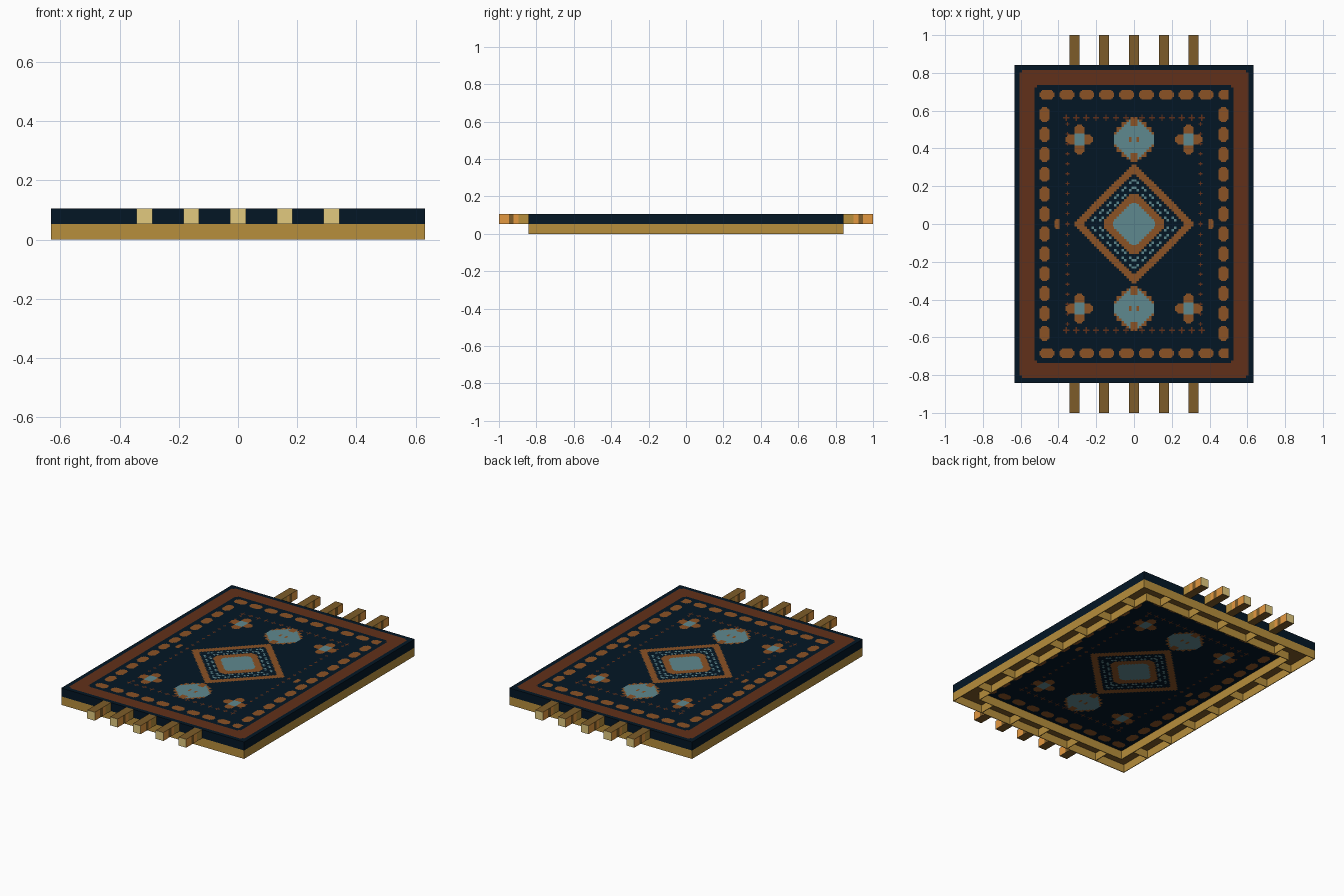
import bpy, bmesh

if "Cube" in bpy.data.objects:
    bpy.data.objects.remove(bpy.data.objects["Cube"])

U = 2 / 38          # one block
T = U / 4           # one weave stitch, drawn in half-stitch cells


def material(name, rgb):
    lin = [((c / 255 + 0.055) / 1.055) ** 2.4 for c in rgb] + [1]
    m = bpy.data.materials.new(name)
    m.use_nodes = True
    m.diffuse_color = lin
    m.node_tree.nodes["Principled BSDF"].inputs["Base Color"].default_value = lin
    return m


navy = material("navy wool", (1, 22, 37))
rust = material("rust wool", (97, 48, 25))
orange = material("orange wool", (139, 82, 37))
blue = material("pale blue wool", (95, 137, 143))
gold = material("gold wood", (183, 142, 60))
tan = material("tan thread end", (226, 202, 127))
brown = material("brown thread", (125, 92, 41))
amber = material("amber thread", (228, 153, 64))
NAVY, RUST, ORANGE, BLUE = range(4)


def dash(along, across):
    """Rounded dash, six stitches of every eight, four stitches thick."""
    p = along % 8
    return p < 6 and abs(p - 3) + across < 3.9


def plus(x, y, reach):
    """Tiny thin cross."""
    return min(abs(x), abs(y)) < 0.1 and max(abs(x), abs(y)) < reach


def stitch(x, y):
    """Colour of the weave at cell centre x, y, measured in stitches."""
    a, b = abs(x), abs(y)
    # rust border with clipped corners
    if a < 46 and b < 62 and (a > 40 or b > 56 or (a > 39 and b > 55)):
        return NAVY if a > 45 and b > 61 else RUST
    # ring of dashes
    if a < 38 and 50 < b < 54:
        return ORANGE if dash(x + 38, abs(b - 52)) else NAVY
    if 34 < a < 38 and b < 48:
        return ORANGE if dash(y + 47, abs(a - 36)) else NAVY
    # dotted rectangle
    if b > 41 and a < 29 and plus((a + 2) % 4 - 1.25, b - 42.75, 1.1):
        return RUST
    if b < 42 and plus(a - 26.75, (b + 1) % 4 - 1.25, 0.6):
        return RUST
    # stepped central medallion
    step = int(a) + int(b)
    if 20 <= step <= 23 or (9 <= step <= 12 and max(a, b) < 12):
        return ORANGE
    if step < 9:
        return BLUE if max(a, b) < 8.5 else ORANGE
    if step in (14, 17) and int(a) % 3 < 2:
        return BLUE
    if 30 < a < 32 and b < 2 and a - 31 + b < 2.5:
        return ORANGE
    # large blossoms with serrated edges
    v = abs(b - 34)
    if a < 1.5 and 5.5 < v < 9:
        return ORANGE
    petal = int(a) + int(v)
    if max(a, v) < 8:
        if petal < 9:
            return ORANGE if 1 < a < 2 and v < 1 else BLUE
        if petal == 9 or (petal == 10 and int(a) % 2 == 0):
            return ORANGE
    # small four-petalled flowers
    h = abs(a - 22)
    if h < 2 and v < 2.5:
        return BLUE
    if (h < 2 and v < 6 and h + v < 7) or (v < 2 and h < 5.5 and h + v < 6.5):
        return ORANGE
    return NAVY


def finish(name, bm, mats):
    mesh = bpy.data.meshes.new(name)
    bm.to_mesh(mesh)
    bm.free()
    for m in mats:
        mesh.materials.append(m)
    obj = bpy.data.objects.new(name, mesh)
    bpy.context.collection.objects.link(obj)
    return obj


def box(bm, x0, x1, y0, y1, z0, z1):
    """Box given in blocks."""
    v = [bm.verts.new((x * U, y * U, z * U)) for z in (z0, z1) for y in (y0, y1) for x in (x0, x1)]
    for q in ((0, 2, 3, 1), (4, 5, 7, 6), (0, 1, 5, 4), (2, 6, 7, 3), (0, 4, 6, 2), (1, 3, 7, 5)):
        bm.faces.new([v[i] for i in q])


# Woven slab: plain edges, patterned top and underside made of cell runs
bm = bmesh.new()
box(bm, -12, 12, -16, 16, 1, 2)
bm.normal_update()
bmesh.ops.delete(bm, geom=[f for f in bm.faces if abs(f.normal.z) > 0.5], context="FACES_ONLY")


def run(x0, x1, y, colour):
    for z, flip in ((2 * U, False), (U, True)):
        pts = [(x0, y), (x1, y), (x1, y + 1), (x0, y + 1)]
        if flip:
            pts.reverse()
        f = bm.faces.new([bm.verts.new((px * T / 2, py * T / 2, z)) for px, py in pts])
        f.material_index = colour


for y in range(-128, 128):
    row = [stitch((x + 0.5) / 2, (y + 0.5) / 2) for x in range(-96, 96)]
    start = 0
    for i in range(1, 193):
        if i == 192 or row[i] != row[start]:
            run(start - 96, i - 96, y, row[start])
            start = i
finish("woven_rug", bm, (navy, rust, orange, blue))

# Open-bottomed base: thin outer and inner walls joined by thin dividers
bm = bmesh.new()
THIN = 0.08
for inset in (0, 2):
    w, l = 12 - inset, 16 - inset
    for s in (-1, 1):
        box(bm, *sorted((s * w, s * (w - THIN))), -l, l, 0, 1)
        box(bm, THIN - w, w - THIN, *sorted((s * l, s * (l - THIN))), 0, 1)
for s in (-1, 1):
    for y in range(-12, 13, 4):
        box(bm, *sorted((s * (12 - THIN), s * 10)), y - THIN / 2, y + THIN / 2, 0, 1)
    for x in range(-8, 9, 4):
        box(bm, x - THIN / 2, x + THIN / 2, *sorted((s * (16 - THIN), s * 14)), 0, 1)
finish("base_frame", bm, (gold,))

# Brown lining that closes the top of the hollow base
bm = bmesh.new()
for s in (-1, 1):
    box(bm, *sorted((s * 11.9, s * 10)), -15.9, 15.9, 1 - THIN, 0.99)
    box(bm, -10, 10, *sorted((s * 15.9, s * 14)), 1 - THIN, 0.99)
finish("base_lining", bm, (brown,))

# Tassels: tan ends, brown top and bottom, banded amber sides
for side, s in (("front", -1), ("back", 1)):
    for i in range(-2, 3):
        bm = bmesh.new()
        cuts = (16, 17, 17.5, 18, 19)
        for a, b in zip(cuts, cuts[1:]):
            box(bm, i * 3 - 0.5, i * 3 + 0.5, *sorted((s * a, s * b)), 1, 2)
        bmesh.ops.remove_doubles(bm, verts=bm.verts, dist=0.0001)
        bm.normal_update()
        # drop the walls between bands
        inner = [f for f in bm.faces if abs(f.normal.y) > 0.5
                 and abs(f.calc_center_median().y) < 18.9 * U]
        bmesh.ops.delete(bm, geom=inner, context="FACES")
        for f in bm.faces:
            c = abs(f.calc_center_median().y) / U
            if abs(f.normal.y) > 0.5:
                f.material_index = 0
            elif abs(f.normal.z) > 0.5 or 17.5 < c < 18:
                f.material_index = 1
            elif c < 17:
                f.material_index = 3
            else:
                f.material_index = 2
        finish(f"{side}_tassel_{i + 3}", bm, (tan, brown, amber, gold))
